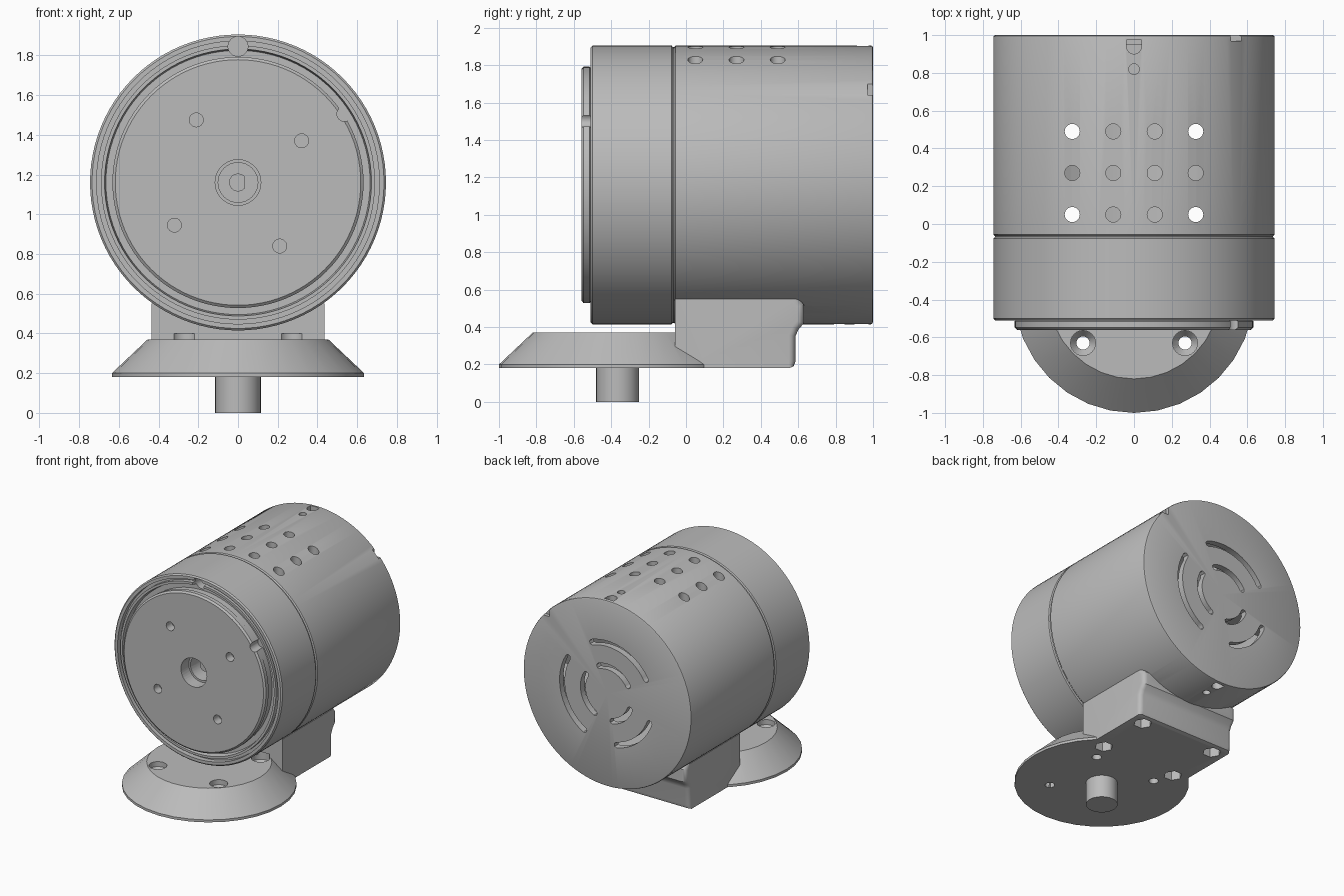
import bpy, bmesh
from math import sin, cos, pi, radians, sqrt
from mathutils import Vector

if "Cube" in bpy.data.objects:
    bpy.data.objects.remove(bpy.data.objects["Cube"], do_unlink=True)

AXIS_Z = 1.16      # height of the housing axis
R = 0.745          # housing radius
PIN_Y = -0.365     # centre of the round foot

grey = bpy.data.materials.new("plain grey")
grey.use_nodes = True
grey.diffuse_color = (0.5, 0.5, 0.5, 1)
grey.node_tree.nodes["Principled BSDF"].inputs["Base Color"].default_value = (0.5, 0.5, 0.5, 1)


def finish(name, bm):
    bmesh.ops.remove_doubles(bm, verts=bm.verts, dist=1e-5)
    bmesh.ops.recalc_face_normals(bm, faces=bm.faces)
    mesh = bpy.data.meshes.new(name)
    bm.to_mesh(mesh)
    bm.free()
    mesh.materials.append(grey)
    ob = bpy.data.objects.new(name, mesh)
    bpy.context.scene.collection.objects.link(ob)
    return ob


def lathe(name, profile, axis, centre, steps):
    """Revolve (radius, height) points around the Y or Z axis."""
    bm = bmesh.new()
    up = Vector((0, 1, 0)) if axis == "Y" else Vector((0, 0, 1))
    centre = Vector(centre)
    vs = [bm.verts.new(centre + Vector((r, 0, 0)) + up * h) for r, h in profile]
    edges = [bm.edges.new(pair) for pair in zip(vs, vs[1:])]
    bmesh.ops.spin(bm, geom=vs + edges, cent=centre, axis=up, angle=2 * pi,
                   steps=steps, use_merge=True)
    return finish(name, bm)


def prism(name, points, axis, start, end):
    """Extrude an outline along an axis; points are the other two coordinates."""
    place = {"X": lambda a, b, t: (t, a, b), "Y": lambda a, b, t: (a, t, b),
             "Z": lambda a, b, t: (a, b, t)}[axis]
    bm = bmesh.new()
    face = bm.faces.new([bm.verts.new(place(a, b, start)) for a, b in points])
    out = bmesh.ops.extrude_face_region(bm, geom=[face])
    shift = Vector(place(0, 0, end - start))
    bmesh.ops.translate(bm, verts=[g for g in out["geom"] if isinstance(g, bmesh.types.BMVert)],
                        vec=shift)
    return finish(name, bm)


def circle(a, b, r, n=24):
    return [(a + r * cos(2 * pi * i / n), b + r * sin(2 * pi * i / n)) for i in range(n)]


def hole(axis, a, b, r, start, end, n=24):
    return prism("cutter", circle(a, b, r, n), axis, start, end)


def arc_slot(r, a0, a1, half=0.022, n=14):
    """Curved vent outline with rounded ends, on the rear face."""
    a0, a1 = radians(a0), radians(a1)
    pts = [(r + half, a0 + (a1 - a0) * i / n) for i in range(n + 1)]
    pts += [(r + half * 0.5, a1 + half * 0.8 / r), (r - half * 0.5, a1 + half * 0.8 / r)]
    pts += [(r - half, a1 + (a0 - a1) * i / n) for i in range(n + 1)]
    pts += [(r - half * 0.5, a0 - half * 0.8 / r), (r + half * 0.5, a0 - half * 0.8 / r)]
    outline = [(-d * cos(t), AXIS_Z + d * sin(t)) for d, t in pts]
    return prism("cutter", outline, "Y", 0.9, 1.1)


def combine(ob, others, operation="DIFFERENCE"):
    for other in others:
        other.hide_render = True
        mod = ob.modifiers.new("cut", "BOOLEAN")
        mod.operation, mod.object, mod.solver = operation, other, "EXACT"
    bpy.context.view_layer.update()
    deps = bpy.context.evaluated_depsgraph_get()
    mesh = bpy.data.meshes.new_from_object(ob.evaluated_get(deps))
    ob.modifiers.clear()
    ob.data = mesh
    for other in others:
        bpy.data.objects.remove(other, do_unlink=True)


MID = (0, 0, AXIS_Z)
SCREWS = [(sx * 0.327, y) for sx in (-1, 1) for y in (0.05, 0.49)]

# Rear housing: hollow cup
housing = lathe("rear_housing", [(0, 1), (R - 0.012, 1), (R - 0.003, 0.996), (R, 0.988),
                (R, -0.055), (R - 0.008, -0.063), (0.67, -0.063), (0.67, 0.95), (0, 0.95)],
                "Y", MID, 96)
cuts = [hole("Z", x, y, 0.04, AXIS_Z, 2.1) for x in (-0.327, -0.11, 0.11, 0.327)
        for y in (0.05, 0.27, 0.49)]
cuts += [hole("Z", x, y, 0.04, 0.1, 0.9) for x, y in SCREWS]
# Cable hole and rounded slot, on top and below
u_slot = [(0.04, 0.975), (-0.04, 0.975)] + [
    (0.04 * cos(a), 0.94 + 0.04 * sin(a)) for a in [pi + pi * i / 8 for i in range(9)]]
for z0, z1 in ((1.75, 2.1), (0.2, 0.55)):
    cuts.append(hole("Z", 0, 0.82, 0.028, z0, z1))
    cuts.append(prism("cutter", u_slot, "Z", z0, z1))
# Rim notch and rear vents
cuts.append(prism("cutter", [(0.51, 1.64), (0.7, 1.64), (0.7, 1.7), (0.51, 1.7)], "Y", 0.97, 1.1))
for a0, a1 in ((30, 110), (150, 240), (-78, -20)):
    cuts += [arc_slot(0.4, a0, a1), arc_slot(0.215, a0, a1)]
combine(housing, cuts)

# Inner shelf behind the cable hole
shelf = prism("inner_shelf", [(-0.6, 0.74), (0.6, 0.74), (0.6, 0.95), (-0.6, 0.95)], "Z",
              AXIS_Z - 0.03, AXIS_Z)

# Front ring with stepped face and a dark seam behind it
ring = lathe("front_ring", [(0, -0.46), (0.665, -0.46), (0.672, -0.505), (0.69, -0.505),
             (0.69, -0.47), (0.712, -0.47), (0.712, -0.51), (R - 0.01, -0.51), (R, -0.5),
             (R, -0.077), (R - 0.008, -0.07), (R - 0.008, -0.062), (0, -0.062)], "Y", MID, 96)
combine(ring, [hole("Y", 0, AXIS_Z, 0.1, -0.6, -0.25, 32),
               hole("Y", 0, 1.845, 0.05, -0.6, -0.3)])

# Front cover disc
disc = lathe("front_disc", [(0, -0.56), (0.618, -0.56), (0.632, -0.548), (0.632, -0.515),
             (0.625, -0.51), (0.625, -0.458), (0, -0.458)], "Y", MID, 96)
cuts = [hole("Y", 0, AXIS_Z, 0.115, -0.7, -0.3, 40), hole("Y", 0.535, 1.505, 0.037, -0.7, -0.3)]
cuts += [hole("Y", x, z, 0.035, -0.7, -0.49)
         for x, z in ((-0.21, 1.475), (0.32, 1.37), (-0.32, 0.945), (0.21, 0.84))]
combine(disc, cuts)

# Shaft inside the bore, with one flat side
flat = [(min(x, 0.032), z) for x, z in circle(0, AXIS_Z, 0.045)]
shaft = prism("drive_shaft", flat, "Y", -0.42, -0.24)

# Round foot with locating pin
foot = lathe("foot", [(0, 0), (0.115, 0), (0.115, 0.18), (0.635, 0.18), (0.635, 0.2),
             (0.455, 0.37), (0, 0.37)], "Z", (0, PIN_Y, 0), 32)

# Mounting block with a collar under the housing
side = [(-0.06, 0.18), (0.55, 0.18), (0.575, 0.19), (0.585, 0.215), (0.585, 0.35), (0.6, 0.385),
        (0.63, 0.42), (0.63, 0.52), (0.605, 0.55), (-0.06, 0.55)]
block = prism("mounting_block", side, "X", -0.435, 0.435)
bm = bmesh.new()
bm.from_mesh(block.data)
rim = [e for e in bm.edges if abs(e.verts[0].co.x - e.verts[1].co.x) < 0.01
       and min(v.co.y for v in e.verts) > 0.56]
bmesh.ops.bevel(bm, geom=rim, offset=0.035, segments=4, affect="EDGES", profile=0.5)
bm.to_mesh(block.data)
bm.free()
combine(block, [hole("Y", 0, AXIS_Z, R - 0.02, -0.3, 1.2, 96)])
combine(foot, [block], "UNION")
foot.name = "foot_and_mount"

# Hex nut pockets, screw holes and countersunk foot holes
cuts = []
for x, y in SCREWS:
    cuts += [hole("Z", x, y, 0.068, 0.1, 0.27, 6), hole("Z", x, y, 0.04, 0.1, 0.8)]
for x in (-0.27, 0.27):
    for dy in (-0.265, 0.265):
        y = PIN_Y + dy
        cuts += [hole("Z", x, y, 0.035, 0.1, 0.5),
                 lathe("cutter", [(0, 0.29), (0.035, 0.29), (0.066, 0.33), (0.066, 0.4), (0, 0.4)],
                       "Z", (x, y, 0), 24)]
combine(foot, cuts)

# Smooth round surfaces, keep crisp edges
for ob in (housing, ring, disc, shaft, foot, shelf):
    bpy.ops.object.select_all(action="DESELECT")
    ob.select_set(True)
    bpy.context.view_layer.objects.active = ob
    bpy.ops.object.shade_smooth_by_angle(angle=radians(30))
